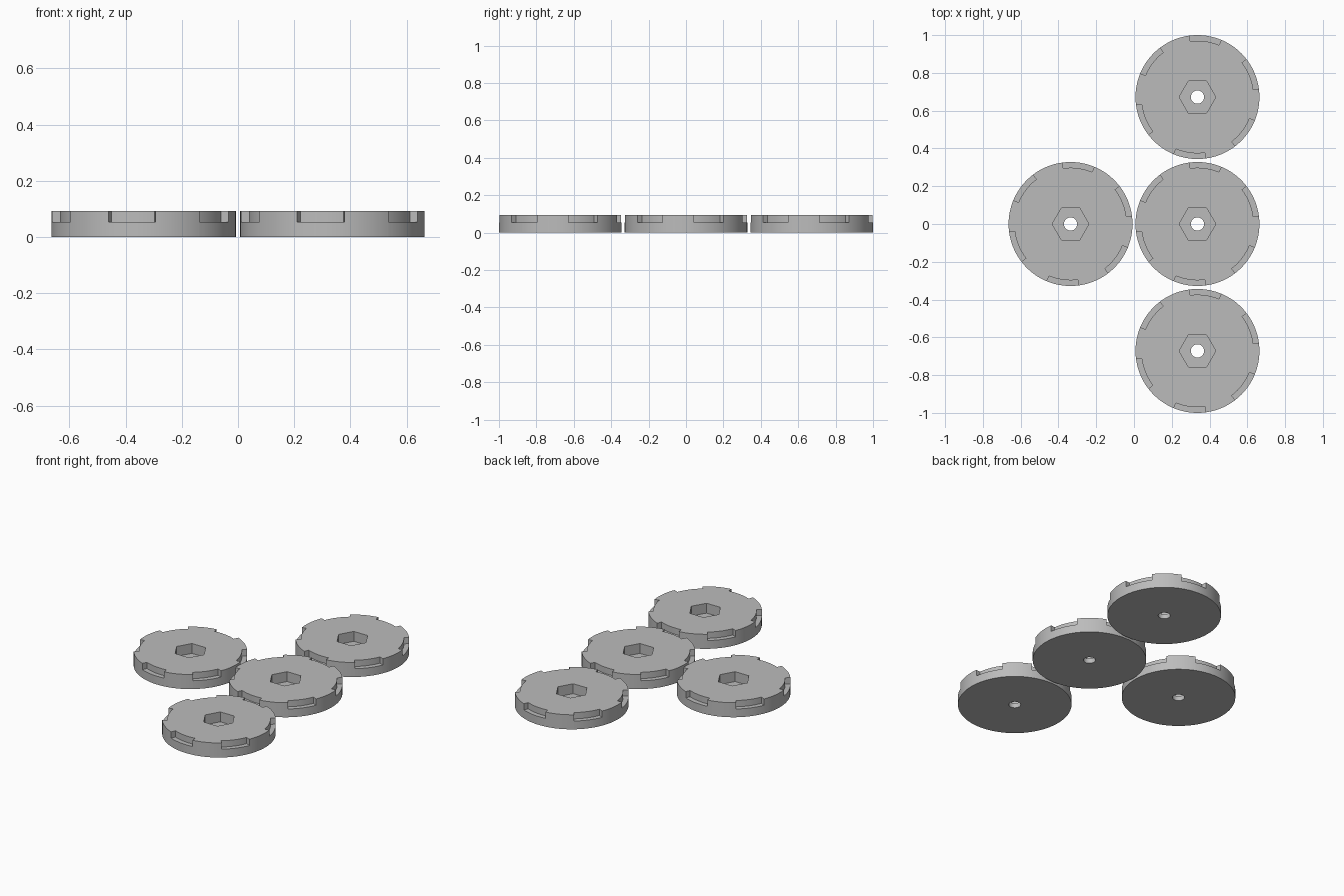
import bpy, bmesh
from math import radians, cos, sin

cube = bpy.data.objects.get("Cube")
if cube:
    bpy.data.objects.remove(cube, do_unlink=True)

RADIUS, HEIGHT = 0.328, 0.093
NOTCH_FLOOR, NOTCH_RADIUS = 0.053, 0.298
POCKET_FLOOR, POCKET_RADIUS = 0.03, 0.097
BORE_RADIUS = 0.035
PITCH = 0.672

grey = bpy.data.materials.new("plain_grey")
grey.use_nodes = True
grey.diffuse_color = (0.5, 0.5, 0.5, 1)
grey.node_tree.nodes["Principled BSDF"].inputs["Base Color"].default_value = (0.5, 0.5, 0.5, 1)


def arc(radius, start, end, steps):
    """Points on an arc, angles in degrees, both ends included."""
    angles = [radians(start + (end - start) * i / steps) for i in range(steps + 1)]
    return [(radius * cos(a), radius * sin(a)) for a in angles]


def prism(name, outlines, z0, z1):
    """Extrude closed outlines between two heights."""
    bm = bmesh.new()
    for outline in outlines:
        low = [bm.verts.new((x, y, z0)) for x, y in outline]
        high = [bm.verts.new((x, y, z1)) for x, y in outline]
        bm.faces.new(low[::-1])
        bm.faces.new(high)
        for i in range(len(low)):
            j = (i + 1) % len(low)
            bm.faces.new((low[i], low[j], high[j], high[i]))
    mesh = bpy.data.meshes.new(name)
    bm.to_mesh(mesh)
    bm.free()
    mesh.materials.append(grey)
    obj = bpy.data.objects.new(name, mesh)
    bpy.context.collection.objects.link(obj)
    return obj


def circle(radius, sides):
    return arc(radius, 0, 360, sides)[:-1]


# Solid disc
disc = prism("centre_disc", [circle(RADIUS, 144)], 0, HEIGHT)

# Cutters: six rim notches, hexagonal pocket, through bore
notches = []
for k in range(6):
    a = 7.5 + 60 * k
    notches.append(arc(RADIUS + 0.04, a, a + 30, 12) + arc(NOTCH_RADIUS, a + 30, a, 12))
cutters = [
    prism("notch_cutter", notches, NOTCH_FLOOR, HEIGHT + 0.05),
    prism("pocket_cutter", [circle(POCKET_RADIUS, 6)], POCKET_FLOOR, HEIGHT + 0.05),
    prism("bore_cutter", [circle(BORE_RADIUS, 48)], -0.05, HEIGHT + 0.1),
]
for cutter in cutters:
    cutter.hide_render = True
    mod = disc.modifiers.new(cutter.name, "BOOLEAN")
    mod.operation = "DIFFERENCE"
    mod.solver = "EXACT"
    mod.object = cutter

# Bake the cuts, then drop the cutters
depsgraph = bpy.context.evaluated_depsgraph_get()
cut_mesh = bpy.data.meshes.new_from_object(disc.evaluated_get(depsgraph))
disc.modifiers.clear()
disc.data = cut_mesh
for cutter in cutters:
    bpy.data.objects.remove(cutter, do_unlink=True)

# Smooth round walls, sharp corners
bpy.ops.object.select_all(action="DESELECT")
disc.select_set(True)
bpy.context.view_layer.objects.active = disc
bpy.ops.object.shade_smooth_by_angle(angle=radians(25))

# Four identical discs in a T layout
disc.location = (PITCH / 2, 0, 0)
for name, x, y in (("back_disc", 0.5, 1), ("front_disc", 0.5, -1), ("right_disc", -0.5, 0)):
    copy = bpy.data.objects.new(name, disc.data)
    copy.location = (x * PITCH, y * PITCH, 0)
    bpy.context.collection.objects.link(copy)
